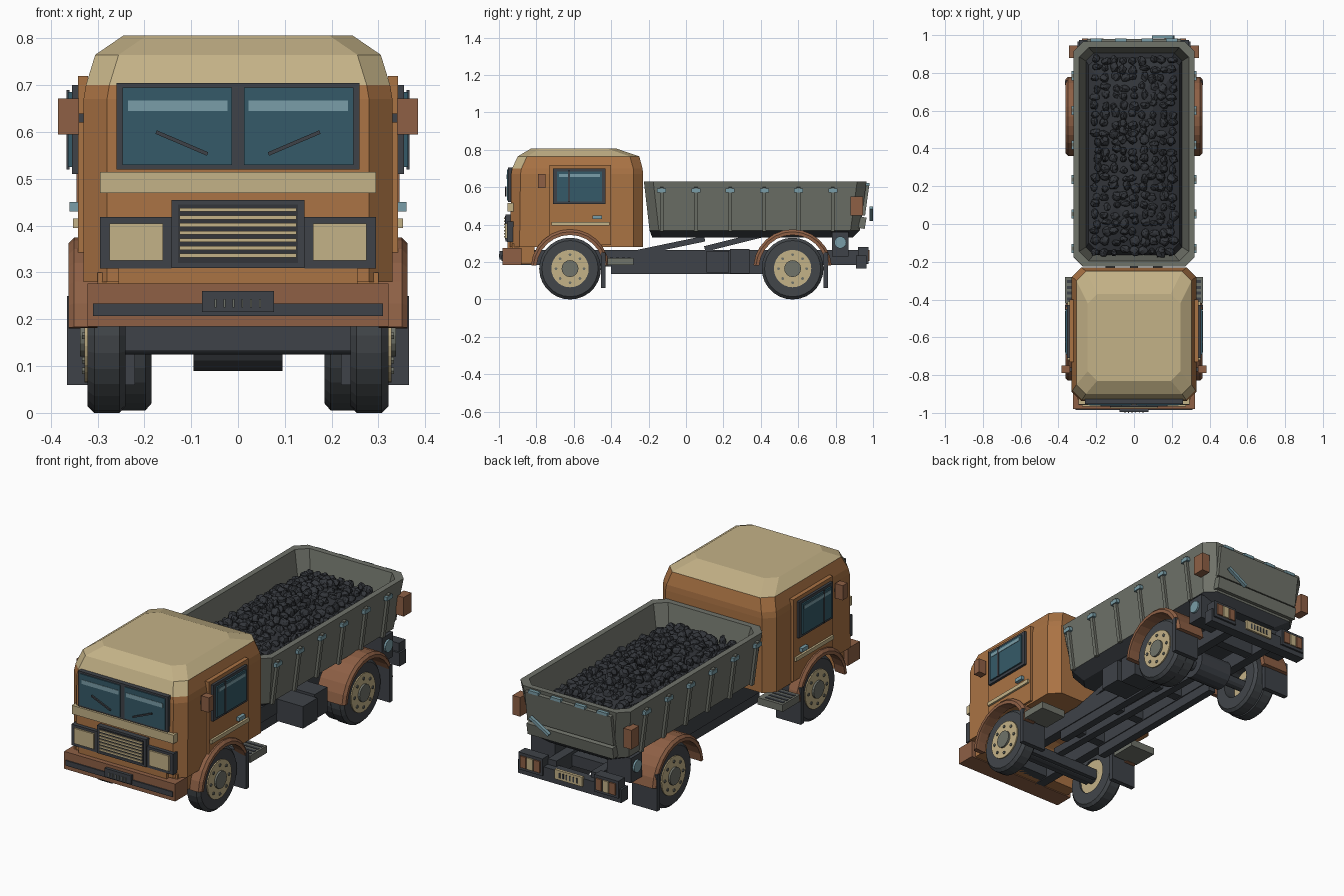
import bpy, bmesh, math, random
from mathutils import Matrix, Vector

random.seed(4)
if "Cube" in bpy.data.objects:
    bpy.data.objects.remove(bpy.data.objects["Cube"], do_unlink=True)


def material(name, shade):
    mat = bpy.data.materials.new(name)
    srgb = [int(shade[i:i + 2], 16) / 255 for i in (0, 2, 4)]
    color = [((c + .055) / 1.055) ** 2.4 for c in srgb] + [1]
    mat.use_nodes = True
    mat.diffuse_color = color
    mat.node_tree.nodes["Principled BSDF"].inputs["Base Color"].default_value = color
    return mat


ochre = material("ochre_paint", "AA7344")
rust = material("brown_trim", "8E6045")
cream = material("cream_paint", "C4B287")
grey = material("grey_steel", "70736A")
dark = material("dark_frame", "3E4248")
tyre = material("tyre_rubber", "42464A")
glass = material("teal_glass", "355A68")
teal = material("pale_teal", "7A9EA8")
black = material("coal_black", "32353A")


def make(name, bm, *mats, mirror=False, rule=None):
    """Turn a bmesh into an object, optionally mirrored across the centre line."""
    bmesh.ops.recalc_face_normals(bm, faces=bm.faces)
    if rule:
        for face in bm.faces:
            face.material_index = int(rule(face))
    mesh = bpy.data.meshes.new(name)
    bm.to_mesh(mesh)
    bm.free()
    for mat in mats:
        mesh.materials.append(mat)
    obj = bpy.data.objects.new(name, mesh)
    bpy.context.collection.objects.link(obj)
    if mirror:
        obj.modifiers.new("Mirror", "MIRROR").use_mirror_merge = False
    return obj


def box(name, mat, x, y, z, mirror=False):
    bm = bmesh.new()
    spans = (x, y, z)
    place = Matrix.Translation([sum(s) / 2 for s in spans])
    size = Matrix.Diagonal([s[1] - s[0] for s in spans] + [1])
    bmesh.ops.create_cube(bm, size=1, matrix=place @ size)
    return make(name, bm, mat, mirror=mirror)


def beam(name, mat, start, end, width, depth, mirror=False):
    """Rectangular bar running between two points."""
    a, b = Vector(start), Vector(end)
    d = (b - a).normalized()
    side = Vector((0, 1, 0)) if abs(d.x) > .8 else Vector((1, 0, 0))
    u = (side - d * d.dot(side)).normalized()
    turn = Matrix((u, d.cross(u), d)).transposed().to_4x4()
    size = Matrix.Diagonal((width, depth, (b - a).length, 1))
    bm = bmesh.new()
    bmesh.ops.create_cube(bm, size=1, matrix=Matrix.Translation((a + b) / 2) @ turn @ size)
    return make(name, bm, mat, mirror=mirror)


def loft(name, sections, *mats, rule=None):
    """Skin stacked chamfered rectangles given as half width, back, front, chamfer, height."""
    bm = bmesh.new()
    rings = []
    for w, y0, y1, c, z in sections:
        half = [(w - c, y0), (w, y0 + c), (w, y1 - c), (w - c, y1)]
        outline = half + [(-x, y) for x, y in reversed(half)]
        rings.append([bm.verts.new((x, y, z)) for x, y in outline])
    for low, high in zip(rings, rings[1:]):
        for i in range(len(low)):
            j = i - 1
            bm.faces.new((low[j], low[i], high[i], high[j]))
    bm.faces.new(rings[0])
    bm.faces.new(rings[-1])
    return make(name, bm, *mats, rule=rule)


def sweep(name, mat, profile, y, z, start=0, turn=360, steps=28, mirror=True):
    """Turn a closed (x, radius) profile around an axle."""
    bm = bmesh.new()
    full = turn == 360
    rings = []
    for i in range(steps if full else steps + 1):
        a = math.radians(start + turn * i / steps)
        rings.append([bm.verts.new((x, y + r * math.cos(a), z + r * math.sin(a))) for x, r in profile])
    n = len(profile)
    pairs = list(zip(rings, rings[1:])) + ([(rings[-1], rings[0])] if full else [])
    for p, q in pairs:
        for k in range(n):
            bm.faces.new((p[k - 1], p[k], q[k], q[k - 1]))
    if not full:
        bm.faces.new(rings[0])
        bm.faces.new(rings[-1])
    return make(name, bm, mat, mirror=mirror)


def disc(name, mat, x0, x1, radius, y, z, mirror=True, sides=28):
    bm = bmesh.new()
    place = Matrix.Translation(((x0 + x1) / 2, y, z)) @ Matrix.Rotation(math.pi / 2, 4, "Y")
    bmesh.ops.create_cone(bm, cap_ends=True, segments=sides, radius1=radius, radius2=radius,
                          depth=x1 - x0, matrix=place)
    return make(name, bm, mat, mirror=mirror)


FRONT, REAR, AXLE = -.62, .57, .165

# Cab shell with cream roof, cut for the front wheels
cab = loft("cab", [(.33, -.94, -.23, .05, .28), (.33, -.935, -.23, .05, .67),
                   (.325, -.93, -.232, .05, .7), (.305, -.9, -.25, .05, .765),
                   (.245, -.83, -.37, .05, .806)], ochre, cream,
           rule=lambda f: f.calc_center_median().z > .75
           or (f.normal.y < -.3 and f.calc_center_median().z > .7))
door = box("door", ochre, (.32, .342), (-.73, -.4), (.29, .72), mirror=True)
cutter = disc("wheel_well_cutter", ochre, -.5, .5, .19, FRONT, AXLE, mirror=False)
cutter.hide_render = True
cutter.hide_set(True)
cutter.display_type = "WIRE"
for part in (cab, door):
    cut = part.modifiers.new("Wheel well", "BOOLEAN")
    cut.object = cutter
    cut.operation = "DIFFERENCE"
box("lower_apron", ochre, (-.3, .3), (-.93, -.81), (.19, .3))
box("front_valance", ochre, (-.255, .255), (-.955, -.92), (.27, .31))

# Door details and mirrors
box("door_window_frame", dark, (.33, .355), (-.71, -.43), (.51, .7), mirror=True)
box("door_glass", glass, (.355, .363), (-.69, -.45), (.525, .685), mirror=True)
box("door_glass_glint", teal, (.363, .365), (-.68, -.46), (.655, .672), mirror=True)
box("door_window_post", dark, (.36, .366), (-.63, -.62), (.52, .69), mirror=True)
box("door_stripe", cream, (.34, .353), (-.72, -.41), (.395, .415), mirror=True)
box("door_handle", teal, (.34, .36), (-.5, -.45), (.43, .45), mirror=True)
box("side_mirror", rust, (.34, .384), (-.79, -.75), (.595, .672), mirror=True)
box("mirror_arm", dark, (.31, .35), (-.78, -.76), (.62, .64), mirror=True)

# Windscreen
box("windscreen_frame", dark, (-.26, .26), (-.953, -.9), (.52, .705))
box("windscreen_pane", glass, (.013, .247), (-.958, -.95), (.53, .695), mirror=True)
box("windscreen_glint", teal, (.022, .235), (-.96, -.957), (.645, .667), mirror=True)
beam("wiper", dark, (.175, -.963, .6), (.065, -.963, .553), .008, .008, mirror=True)

# Nose: stripe, grille, headlights, bumper
box("nose_stripe", cream, (-.295, .295), (-.955, -.9), (.47, .515))
box("grille_frame", dark, (-.142, .142), (-.965, -.92), (.31, .455))
box("grille_recess", black, (-.128, .128), (-.968, -.96), (.32, .445))
for i in range(7):
    z = .332 + i * .0163
    box("grille_slat", cream, (-.125, .125), (-.973, -.966), (z, z + .008))
box("headlight_frame", dark, (.142, .295), (-.958, -.91), (.308, .418), mirror=True)
box("headlight", cream, (.16, .275), (-.967, -.95), (.325, .405), mirror=True)
box("front_bumper", rust, (-.322, .322), (-.98, -.88), (.185, .276))
box("bumper_stripe", dark, (-.31, .31), (-.986, -.97), (.207, .234))
box("front_plate", dark, (-.077, .077), (-.996, -.97), (.215, .26))
for i in range(6):
    x = -.048 + i * .019
    box("front_plate_bar", grey, (x - .002, x + .002), (-1, -.99), (.225, .243))

# Wheels, fenders and mud flaps
tread = [(.24, .09), (.24, .15), (.253, .165), (.307, .165), (.322, .15), (.322, .09)]
for label, y in (("front", FRONT), ("rear", REAR)):
    sweep(label + "_tyre", tyre, tread, y, AXLE)
    disc(label + "_rim", cream, .25, .328, .1, y, AXLE)
    disc(label + "_hub", grey, .25, .338, .045, y, AXLE, sides=16)
    for i in range(8):
        a = math.tau * i / 8
        disc(label + "_wheel_bolt", grey, .32, .333, .008,
             y + .075 * math.cos(a), AXLE + .075 * math.sin(a), sides=6)
    inner = .3 if y < 0 else .2
    arch = [(inner, .185), (inner, .21), (.35, .21), (.362, .197), (.362, .18), (.35, .18)]
    sweep(label + "_fender", rust, arch, y, AXLE, start=5, turn=170, steps=12)
    flap = y + .165
    box(label + "_mud_flap", dark, (.22, .365), (flap, flap + .025), (.06, .25), mirror=True)
    disc(label + "_axle", dark, -.25, .25, .03, y, AXLE - .01, mirror=False, sides=12)
sweep("inner_rear_tyre", tyre, [(x - .055, r - .005) for x, r in tread], REAR, AXLE)
disc("differential", dark, -.095, .095, .075, REAR, AXLE, mirror=False, sides=16)

# Chassis
box("chassis_rail", dark, (.1, .15), (-.9, .93), (.185, .265), mirror=True)
box("lower_rail", dark, (.105, .145), (-.4, .46), (.135, .19), mirror=True)
for y in (-.85, -.4, -.1, .2, .42, .75):
    box("cross_member", dark, (-.12, .12), (y, y + .05), (.19, .25))
beam("drive_shaft", dark, (0, -.6, .2), (0, .55, .18), .04, .04)
box("front_axle_beam", dark, (-.24, .24), (-.66, -.58), (.132, .185))
box("battery_box", dark, (.13, .3), (.11, .23), (.145, .26))
box("air_tank_box", dark, (.13, .28), (.235, .34), (.14, .27))
beam("tipping_ram", dark, (.13, -.26, .25), (.13, .1, .325), .04, .03, mirror=True)
beam("tipping_arm", dark, (.13, .1, .27), (.13, .4, .345), .04, .03, mirror=True)
box("cab_step", grey, (.22, .365), (-.42, -.28), (.185, .222), mirror=True)
for i in range(4):
    y = -.405 + i * .031
    box("step_slot", dark, (.25, .355), (y, y + .016), (.22, .225), mirror=True)

# Tipper body with dark underside
loft("tipper_body", [(.22, -.18, .89, .05, .33), (.285, -.195, .93, .05, .37),
                     (.32, -.225, .965, .05, .63), (.29, -.195, .935, .05, .63),
                     (.25, -.16, .9, .04, .45)], grey, dark,
     rule=lambda f: f.calc_center_median().z < .36)
for i in range(6):
    y = -.13 + i * .183
    beam("side_rib", grey, (.288, y, .365), (.32, y, .6), .02, .02, mirror=True)
    box("rib_cap", teal, (.305, .332), (y - .024, y + .024), (.572, .592), mirror=True)

# Tailgate and rear lights
beam("tailgate", grey, (0, .945, .45), (0, .967, .61), .5, .025)
beam("tailgate_sill", grey, (0, .938, .38), (0, .948, .44), .5, .035)
for x in (-.2, -.07, .07, .2):
    box("tailgate_hinge", teal, (x - .03, x + .03), (.95, .982), (.607, .622))
beam("tailgate_lever", teal, (.21, .99, .49), (.1, .99, .425), .018, .015)
box("corner_lamp", rust, (.3, .345), (.88, .945), (.45, .55), mirror=True)
box("hinge_block", dark, (.15, .29), (.78, .87), (.23, .36), mirror=True)
disc("side_reflector", teal, .28, .3, .032, .825, .305, sides=14)
box("rear_bumper", dark, (-.3, .3), (.91, .965), (.165, .235))
box("rear_lamp_frame", dark, (.15, .29), (.92, .975), (.19, .28), mirror=True)
for i, mat in enumerate((rust, cream, rust)):
    x = .162 + i * .04
    box("rear_lamp", mat, (x, x + .034), (.97, .982), (.205, .265), mirror=True)
box("rear_plate", cream, (-.08, .08), (.96, .975), (.195, .245))
for i in range(6):
    x = -.05 + i * .02
    box("rear_plate_bar", dark, (x - .004, x + .004), (.97, .978), (.207, .233))

# Coal heap: mound plus scattered faceted lumps
loft("coal_mound", [(.258, -.17, .91, .04, .46), (.24, -.14, .88, .04, .52),
                    (.1, .05, .7, .05, .58)], black)
bm = bmesh.new()
for row in range(22):
    for col in range(9):
        x = -.2 + col * .05 + random.uniform(-.012, .012)
        y = -.14 + row * .048 + random.uniform(-.012, .012)
        rise = (1 - (x / .24) ** 2) * (1 - ((y - .37) / .58) ** 2)
        spot = Matrix.Translation((x, y, .525 + .075 * rise))
        size = [random.uniform(.017, .029) for _ in range(3)]
        lump = bmesh.ops.create_icosphere(bm, subdivisions=2, radius=1,
                                          matrix=spot @ Matrix.Diagonal(size + [1]))
        for v in lump["verts"]:
            v.co += (v.co - spot.translation) * random.uniform(-.2, .15)
make("coal_lumps", bm, black)
